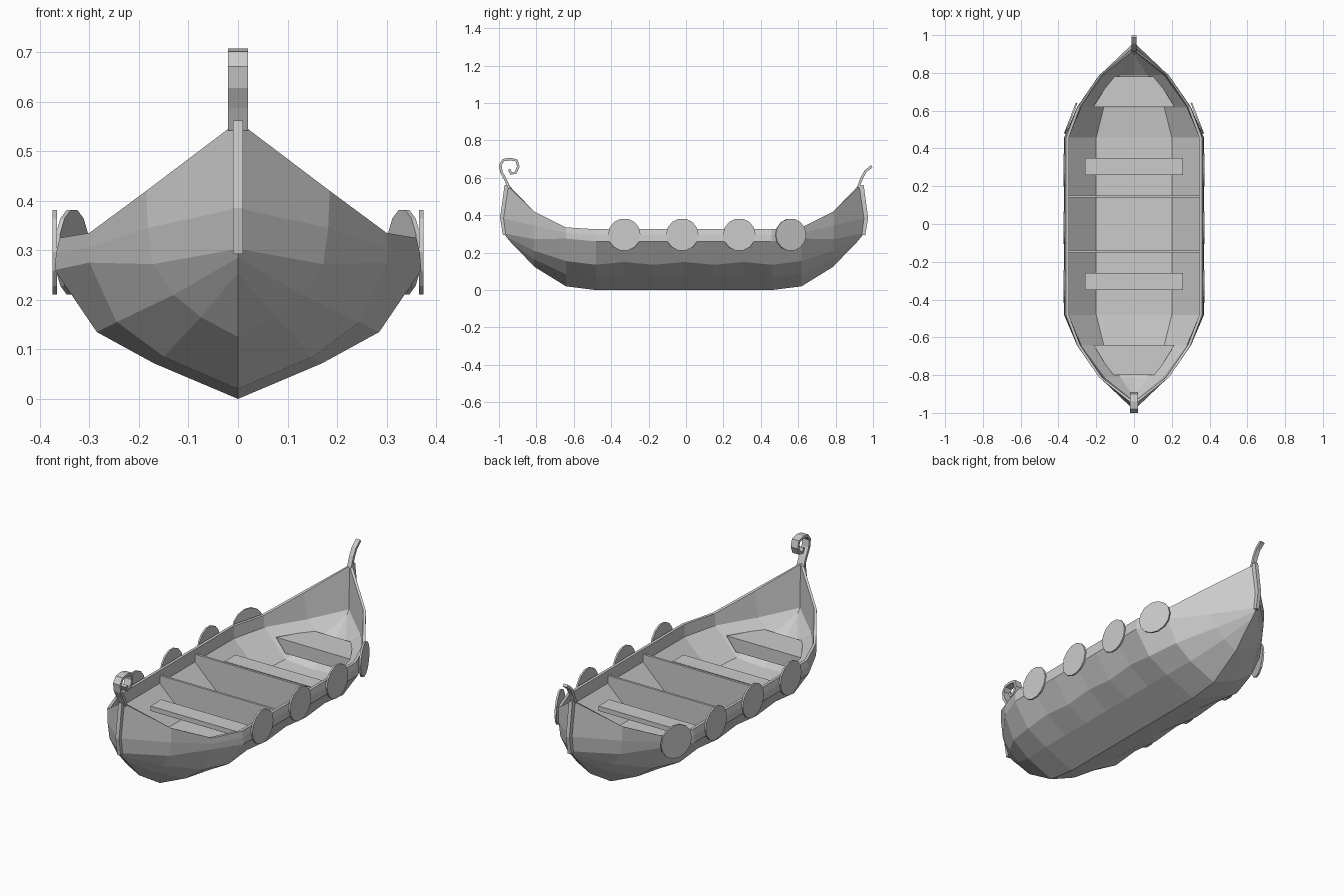
import bpy, bmesh, math
from mathutils import Vector, Matrix

cube = bpy.data.objects.get("Cube")
if cube:
    bpy.data.objects.remove(cube, do_unlink=True)

GREY = (0.6, 0.6, 0.6, 1)
mat = bpy.data.materials.new("plain grey")
mat.use_nodes = True
mat.diffuse_color = GREY
mat.node_tree.nodes["Principled BSDF"].inputs["Base Color"].default_value = GREY


def finish(name, bm):
    bmesh.ops.recalc_face_normals(bm, faces=bm.faces)
    mesh = bpy.data.meshes.new(name)
    bm.to_mesh(mesh)
    bm.free()
    mesh.materials.append(mat)
    obj = bpy.data.objects.new(name, mesh)
    bpy.context.collection.objects.link(obj)
    return obj


def prism(name, lower, upper):
    """Solid between two matching polygons."""
    bm = bmesh.new()
    a = [bm.verts.new(p) for p in lower]
    b = [bm.verts.new(p) for p in upper]
    bm.faces.new(a)
    bm.faces.new(b)
    for i in range(len(a)):
        j = (i + 1) % len(a)
        bm.faces.new((a[i], a[j], b[j], b[i]))
    return finish(name, bm)


def ribbon(name, path, half_width, thick):
    """Flat strip following a (y, z) path on the centre plane."""
    bm = bmesh.new()
    pts = [Vector(p) for p in path]
    rings = []
    for i, p in enumerate(pts):
        d = (pts[min(i + 1, len(pts) - 1)] - pts[max(i - 1, 0)]).normalized()
        n = Vector((-d.y, d.x)) * thick / 2
        corners = [(s, p + n * t) for s, t in ((-1, -1), (1, -1), (1, 1), (-1, 1))]
        rings.append([bm.verts.new((s * half_width, q.x, q.y)) for s, q in corners])
    for a, b in zip(rings, rings[1:]):
        for i in range(4):
            j = (i + 1) % 4
            bm.faces.new((a[i], a[j], b[j], b[i]))
    bm.faces.new(rings[0])
    bm.faces.new(rings[-1])
    return finish(name, bm)


# Hull: half sections from keel over the rim down to the floor centre
def midship(dip):
    return [(0, 0), (.17, .072), (.285, .15 - dip), (.37, .26), (.367, .295), (.36, .325),
            (.345, .325), (.345, .26), (.2, .12), (0, .12)]


shoulder = [(0, .02), (.15, .085), (.245, .155), (.30, .275), (.302, .305), (.30, .335),
            (.285, .335), (.28, .275), (.16, .14), (0, .13)]
bow = [(0, .125), (.075, .165), (.13, .21), (.172, .272), (.182, .345), (.185, .42),
       (.17, .42), (.155, .285), (.07, .22), (0, .20)]
stem = [(.885, .215), (.925, .255), (.95, .285), (.962, .303), (.973, .385), (.947, .56),
        (.93, .555), (.925, .33), (.91, .31), (.90, .30)]
sections = [[(x, y, z) for x, z in midship(dip)]
            for y, dip in ((0, 0), (.16, .015), (.32, 0), (.47, .015))]
sections += [[(x, .63, z) for x, z in shoulder], [(x, .80, z) for x, z in bow],
             [(0, y, z) for y, z in stem]]
bm = bmesh.new()
rows = [[bm.verts.new(p) for p in s] for s in sections]
for a, b in zip(rows, rows[1:]):
    for i in range(len(a) - 1):
        bm.faces.new((a[i], a[i + 1], b[i + 1], b[i]))
hull = finish("hull", bm)
hull.location.y = -.012
mirror = hull.modifiers.new("mirror", "MIRROR")
mirror.use_axis = (True, True, False)
mirror.merge_threshold = .0005

# Stem and stern posts, curl and tail
post = [(.945, .295), (.96, .385), (.936, .56)]
ribbon("front_post", [(-y - .02, z) for y, z in post], .01, .028)
ribbon("rear_post", post, .01, .028)
ribbon("front_curl", [(-.945, .545), (-.965, .59), (-.987, .63), (-.993, .67), (-.975, .695),
                      (-.94, .70), (-.905, .693), (-.897, .66), (-.91, .628),
                      (-.935, .622), (-.945, .645)], .02, .014)
ribbon("rear_tail", [(.92, .545), (.94, .60), (.96, .635), (.993, .662)], .012, .014)

# Cross walls and benches
wall = [(-.345, .30), (-.345, .26), (-.2, .12), (.2, .12), (.345, .26), (.345, .30)]
for end, s in (("front", -1), ("rear", 1)):
    y = s * .145
    prism(end + "_cross_wall", [(x, y - .006, z) for x, z in wall],
          [(x, y + .006, z) for x, z in wall])
    plan = [(-.26, s * .26), (.26, s * .26), (.26, s * .35), (-.26, s * .35)]
    prism(end + "_bench", [(x, y, .215) for x, y in plan], [(x, y, .24) for x, y in plan])
    # End platforms narrow towards the posts and towards the floor
    plan = [(-.215, s * .63), (.215, s * .63), (.115, s * .79), (-.115, s * .79)]
    prism(end + "_platform", [(x * .75, y - .01, .17) for x, y in plan],
          [(x, y - .01, .24) for x, y in plan])

# Round shields along both sides, the rear pair turned with the hull
for side, s in (("left", 1), ("right", -1)):
    for n, (x, y, turn) in enumerate(((.37, -.33, 0), (.37, -.02, 0),
                                      (.37, .285, 0), (.335, .56, 21)), 1):
        bm = bmesh.new()
        bmesh.ops.create_cone(bm, cap_ends=True, segments=14, radius1=.087,
                              radius2=.087, depth=.009)
        m = (Matrix.Translation((s * x, y, .296))
             @ Matrix.Rotation(math.radians(s * turn), 4, "Z")
             @ Matrix.Rotation(math.pi / 2, 4, "Y"))
        bmesh.ops.transform(bm, matrix=m, verts=bm.verts)
        finish(f"{side}_shield_{n}", bm)
